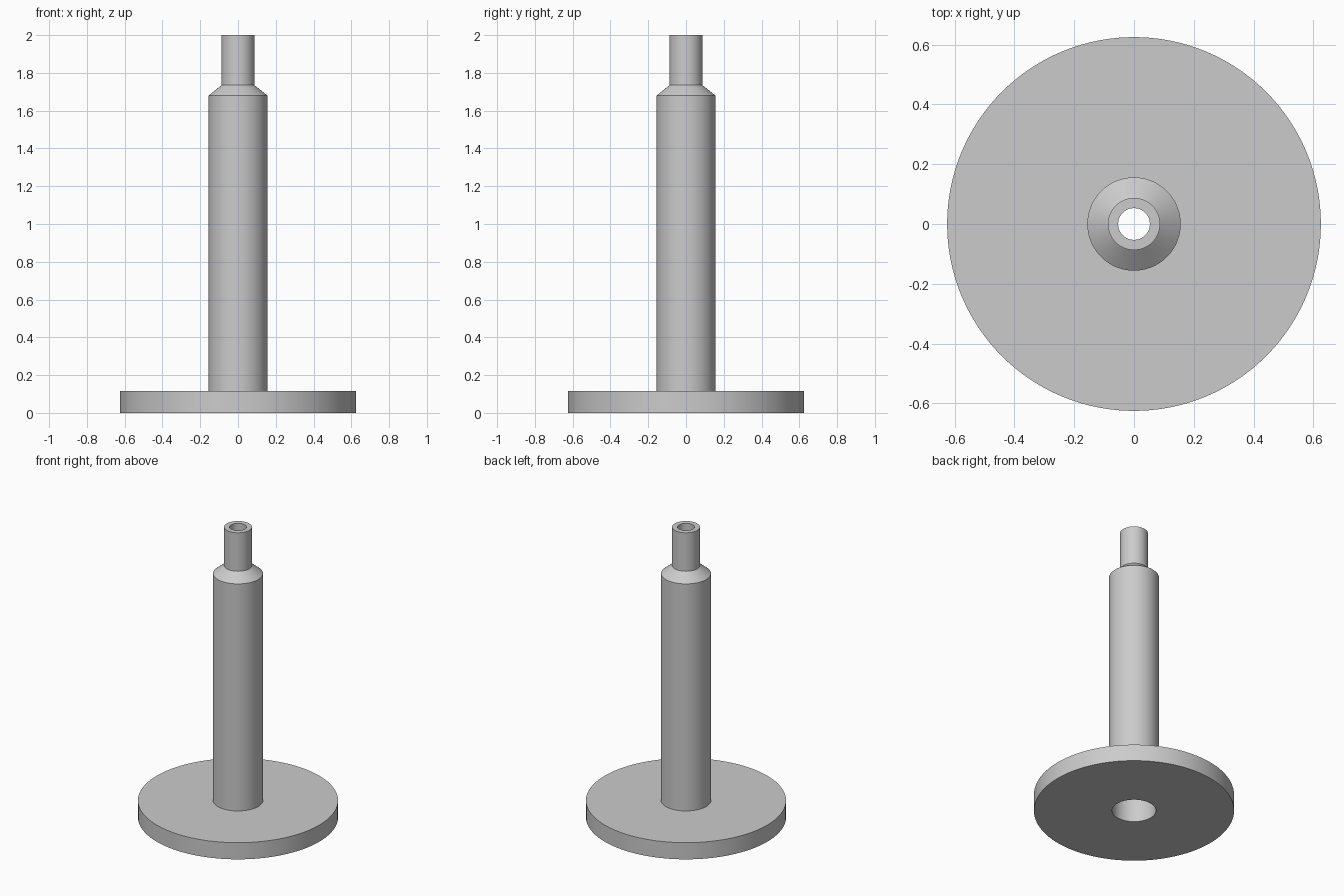
import bpy, bmesh, math

if "Cube" in bpy.data.objects:
    bpy.data.objects.remove(bpy.data.objects["Cube"])

SEGMENTS = 128

# Closed half section (radius, z): outside going up, then the stepped bore going down
PROFILE = [
    (0.625, 0.0), (0.625, 0.115),      # base disc
    (0.156, 0.115), (0.156, 1.68),     # column
    (0.087, 1.735), (0.087, 2.0),      # shoulder and neck
    (0.053, 2.0), (0.053, 1.735),      # narrow bore
    (0.137, 1.68), (0.137, 0.0),       # wide bore
]


def lathe(name, profile, material):
    """Revolve a closed profile around z."""
    bm = bmesh.new()
    rings = []
    for i in range(SEGMENTS):
        a = 2 * math.pi * i / SEGMENTS
        rings.append([bm.verts.new((r * math.cos(a), r * math.sin(a), z)) for r, z in profile])
    n = len(profile)
    for i in range(SEGMENTS):
        a, b = rings[i], rings[(i + 1) % SEGMENTS]
        for j in range(n):
            k = (j + 1) % n
            bm.faces.new((a[j], b[j], b[k], a[k]))
    bmesh.ops.recalc_face_normals(bm, faces=bm.faces)
    mesh = bpy.data.meshes.new(name)
    bm.to_mesh(mesh)
    bm.free()
    mesh.materials.append(material)
    obj = bpy.data.objects.new(name, mesh)
    bpy.context.collection.objects.link(obj)
    bpy.context.view_layer.objects.active = obj
    obj.select_set(True)
    bpy.ops.object.shade_smooth_by_angle(angle=math.radians(30))
    return obj


grey = bpy.data.materials.new("light grey")
grey.diffuse_color = (0.6, 0.6, 0.6, 1.0)
grey.use_nodes = True
grey.node_tree.nodes["Principled BSDF"].inputs["Base Color"].default_value = grey.diffuse_color

# Hollow flanged tube with a stepped neck
lathe("flanged_tube", PROFILE, grey)
